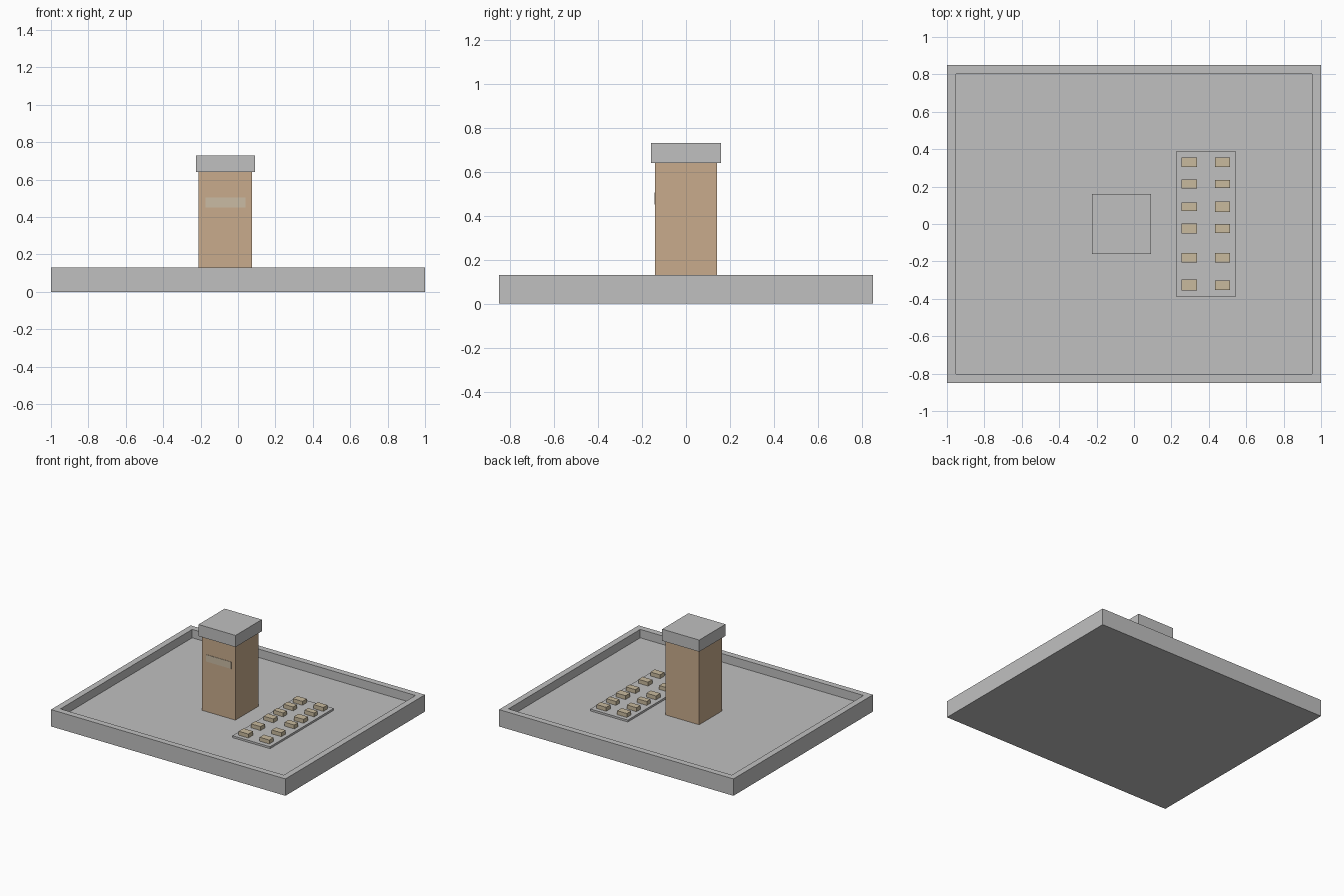
import bpy
import bmesh

if "Cube" in bpy.data.objects:
    bpy.data.objects.remove(bpy.data.objects["Cube"])


def material(name, rgb):
    mat = bpy.data.materials.new(name)
    mat.use_nodes = True
    mat.diffuse_color = (*rgb, 1)
    mat.node_tree.nodes["Principled BSDF"].inputs["Base Color"].default_value = (*rgb, 1)
    return mat


GREY = material("concrete grey", (0.53, 0.53, 0.53))
TAN = material("warm tan", (0.58, 0.41, 0.265))
SAND = material("pale sand", (0.58, 0.49, 0.34))
LABEL = material("light beige", (0.59, 0.50, 0.37))


def finish(bm, name, mat):
    bmesh.ops.recalc_face_normals(bm, faces=bm.faces)
    mesh = bpy.data.meshes.new(name)
    bm.to_mesh(mesh)
    bm.free()
    mesh.materials.append(mat)
    obj = bpy.data.objects.new(name, mesh)
    bpy.context.collection.objects.link(obj)
    return obj


def box_mesh(xs, ys, zs):
    """Box between the low and high limit on each axis."""
    bm = bmesh.new()
    bmesh.ops.create_cube(bm, size=1)
    for v in bm.verts:
        v.co = [lim[0] if c < 0 else lim[1] for c, lim in zip(v.co, (xs, ys, zs))]
    return bm


def box(name, xs, ys, zs, mat):
    return finish(box_mesh(xs, ys, zs), name, mat)


FLOOR = 0.065
RIM = 0.13
PAD_TOP = 0.08

# Tray: inset the top face for the rim, then sink it to the floor
bm = box_mesh((-1, 1), (-0.85, 0.85), (0, RIM))
top = max(bm.faces, key=lambda f: f.calc_center_median().z)
bmesh.ops.inset_region(bm, faces=[top], thickness=0.067)
wall = bmesh.ops.extrude_discrete_faces(bm, faces=[top])["faces"][0]
for v in wall.verts:
    v.co.z = FLOOR
finish(bm, "base_tray", GREY)

# Tower with overhanging cap and front label
box("tower", (-0.21, 0.076), (-0.14, 0.14), (FLOOR, 0.64), TAN)
box("tower_cap", (-0.225, 0.091), (-0.16, 0.16), (0.64, 0.73), GREY)
box("front_label", (-0.173, 0.041), (-0.143, -0.138), (0.452, 0.505), LABEL)

# Pad carrying two columns of small blocks
box("block_pad", (0.225, 0.545), (-0.388, 0.388), (FLOOR, PAD_TOP), GREY)
rows = [(0.33, 0.053, 0.05), (0.215, 0.048, 0.043), (0.092, 0.044, 0.056),
        (-0.025, 0.053, 0.048), (-0.18, 0.052, 0.052), (-0.327, 0.058, 0.052)]
for i, (y, *depths) in enumerate(rows):
    for side, x, depth in zip(("right", "left"), (0.296, 0.473), depths):
        box(f"block_{side}_{i + 1}", (x - 0.041, x + 0.041),
            (y - depth / 2, y + depth / 2), (PAD_TOP, 0.11), SAND)
